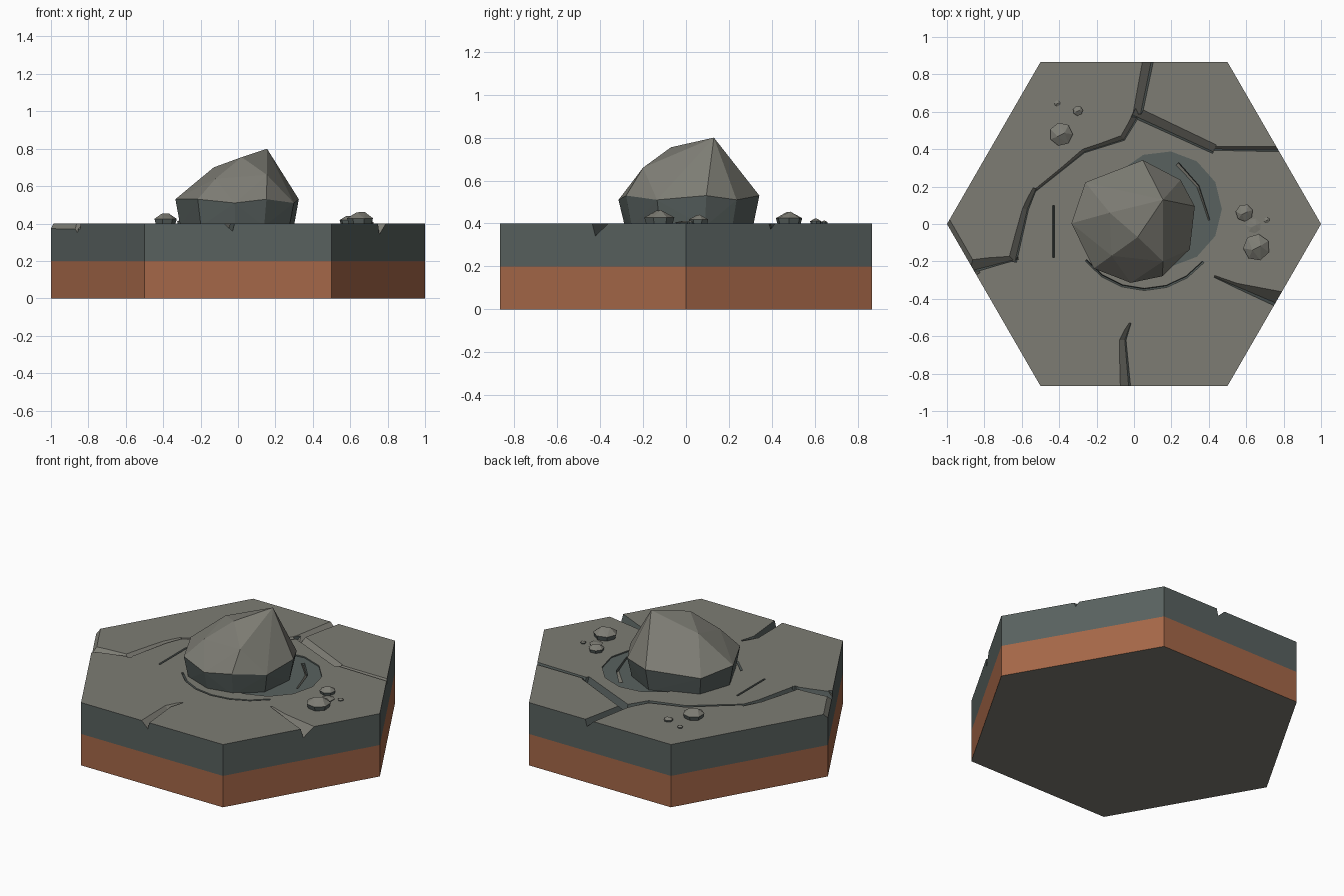
import bpy, bmesh, math
from mathutils import Vector

if "Cube" in bpy.data.objects:
    bpy.data.objects.remove(bpy.data.objects["Cube"])

TOP = 0.4


def material(name, rgb):
    m = bpy.data.materials.new(name)
    m.diffuse_color = (*rgb, 1)
    m.use_nodes = True
    m.node_tree.nodes["Principled BSDF"].inputs["Base Color"].default_value = m.diffuse_color
    return m


MATS = [material("warm_grey_stone", (0.205, 0.202, 0.174)),
        material("cool_dark_stone", (0.098, 0.120, 0.114)),
        material("brown_soil", (0.376, 0.136, 0.065))]


def circle(cx, cy, r, n, start=0.0, sweep=math.tau):
    return [(cx + r * math.cos(start + sweep * i / n), cy + r * math.sin(start + sweep * i / n))
            for i in range(n)]


def make(name, bm):
    bmesh.ops.recalc_face_normals(bm, faces=bm.faces)
    me = bpy.data.meshes.new(name)
    bm.to_mesh(me)
    bm.free()
    for m in MATS:
        me.materials.append(m)
    ob = bpy.data.objects.new(name, me)
    bpy.context.collection.objects.link(ob)
    return ob


def loft(name, rings):
    """Closed solid through matching rings of points."""
    bm = bmesh.new()
    vr = [[bm.verts.new(p) for p in r] for r in rings]
    n = len(vr[0])
    for a, b in zip(vr, vr[1:]):
        for i in range(n):
            j = (i + 1) % n
            bm.faces.new((a[i], a[j], b[j], b[i]))
    bm.faces.new(vr[0])
    bm.faces.new(vr[-1])
    return make(name, bm)


def prism(name, outline, heights):
    return loft(name, [[(x, y, z) for x, y in outline] for z in heights])


def cut(ob, cutter):
    mod = ob.modifiers.new("cut", 'BOOLEAN')
    mod.operation, mod.solver, mod.object = 'DIFFERENCE', 'EXACT', cutter
    dg = bpy.context.evaluated_depsgraph_get()
    me = bpy.data.meshes.new_from_object(ob.evaluated_get(dg))
    ob.modifiers.clear()
    ob.data = me
    bpy.data.objects.remove(cutter)


def groove(path, w0, w1, lean):
    """Leaning V-shaped crack cutter, width running from w0 to w1."""
    rings = []
    for i, (x, y) in enumerate(path):
        a, b = path[max(i - 1, 0)], path[min(i + 1, len(path) - 1)]
        t = Vector((b[0] - a[0], b[1] - a[1], 0)).normalized()
        s = Vector((-t.y, t.x, 0))
        w = w0 + (w1 - w0) * i / (len(path) - 1)
        d = 0.01 + 0.6 * w
        k = 1 + 0.03 / d
        mid = Vector((x, y, TOP))
        low = mid + s * w * lean - Vector((0, 0, d))
        rings.append([low] + [low + (mid + s * w * e - low) * k for e in (-0.5, 0.5)])
    return loft("crack_cutter", rings)


# Hexagonal tile with a colour break at mid height, and a shallow hollow
tile = prism("hex_tile", circle(0, 0, 1, 6), (0, 0.2, TOP))
cut(tile, prism("hollow_cutter", circle(0.16, 0.08, 0.31, 13), (TOP - 0.008, 0.5)))

# Cracks in the top: path, start width, end width, lean
cracks = [
    ([(0.02, 0.59), (0.09, 0.95)], .05, .06, -0.3),
    ([(0.0, 0.6), (0.43, 0.4)], .06, .05, -0.3),
    ([(0.38, 0.405), (0.85, 0.4)], .02, .03, -0.2),
    ([(0.02, 0.6), (-0.06, 0.46), (-0.27, 0.39), (-0.54, 0.17)], .04, .012, 0.3),
    ([(-0.53, 0.19), (-0.58, 0.08), (-0.65, -0.2)], .02, .045, 0.3),
    ([(-0.62, -0.18), (-0.98, -0.25)], .02, .09, 0.3),
    ([(-1.03, 0.05), (-0.84, -0.27)], .05, .04, -0.2),
    ([(-0.43, 0.1), (-0.43, -0.18)], .012, .012, 0.2),
    (circle(0.06, 0.05, 0.4, 7, 3.8, 2.1), .012, .012, 0.2),
    ([(0.23, 0.32), (0.34, 0.2), (0.4, 0.02)], .03, .015, 0.3),
    ([(-0.02, -0.53), (-0.06, -0.62), (-0.04, -0.95)], .01, .06, 0.3),
    ([(0.43, -0.28), (0.83, -0.42)], .01, .1, -0.3),
]
for crack in cracks:
    cut(tile, groove(*crack))

# Tile colours: by slope and height
for p in tile.data.polygons:
    nz, z = p.normal.z, p.center.z
    if nz > 0.99 and z < TOP - 0.004:
        p.material_index = 1
    elif nz > 0.45 or nz < -0.5:
        p.material_index = 0
    else:
        p.material_index = 1 if z > 0.2 else 2
    p.use_smooth = False


def stone(name, points):
    """Convex faceted stone, dark on its steep faces."""
    bm = bmesh.new()
    for p in points:
        bm.verts.new(p)
    res = bmesh.ops.convex_hull(bm, input=bm.verts)
    loose = {g for g in res["geom_interior"] if isinstance(g, bmesh.types.BMVert)}
    bmesh.ops.delete(bm, geom=list(loose), context='VERTS')
    ob = make(name, bm)
    for p in ob.data.polygons:
        p.material_index = 0 if p.normal.z > 0.22 else 1
    return ob


# Boulder: belt of corners, tapered foot and an off-centre crown
points = []
for i, deg in enumerate((182, 141, 82, 42, 14, -27, -63, -93, -130)):
    c, s = math.cos(math.radians(deg)), math.sin(math.radians(deg))
    points += [(0.335 * c, 0.015 + 0.33 * s, 0.53 - 0.02 * (i % 2)),
               (0.308 * c, 0.015 + 0.3 * s, 0.385)]
points += [(0.155, 0.13, .8), (0.02, -0.07, .755), (-0.13, 0.06, .7), (0.155, -0.2, .66),
           (-0.12, -0.17, .64)]
stone("boulder", points)

# Pebbles: x, y, radius
pebbles = [(-0.39, 0.48, .063), (-0.3, 0.605, .027), (-0.41, 0.645, .016), (0.59, 0.06, .047),
           (0.64, -0.01, .04), (0.655, -0.125, .072), (0.71, 0.02, .016)]
for n, (x, y, r) in enumerate(pebbles):
    h = r * (0.3 if n == 4 else 0.87)
    points = [(x + r * 0.3, y + r * 0.1, TOP + h), (x - r * 0.3, y - r * 0.2, TOP + h * 0.95)]
    points += [(px, py, TOP + h * 0.45) for px, py in circle(x, y, r, 7, n)]
    points += [(px, py, TOP - 0.008) for px, py in circle(x, y, r * 0.85, 7, n)]
    stone(f"pebble_{n + 1}", points)
